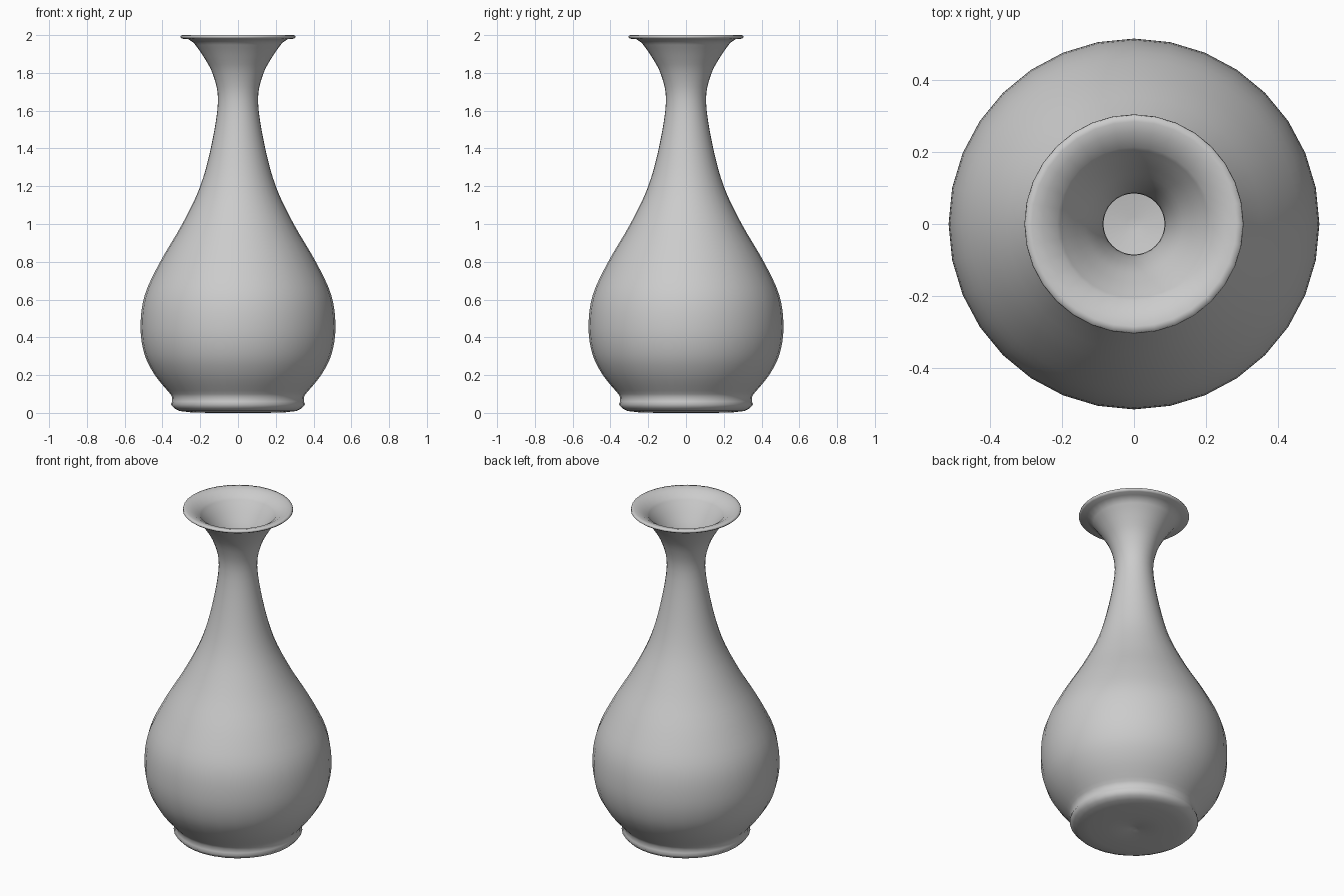
import bpy, bmesh, math

cube = bpy.data.objects.get("Cube")
if cube:
    bpy.data.objects.remove(cube, do_unlink=True)

SEGMENTS = 32

# One flat grey glaze
glaze = bpy.data.materials.new("grey glaze")
glaze.use_nodes = True
colour = (0.6, 0.6, 0.6, 1)
glaze.diffuse_color = colour
glaze.node_tree.nodes["Principled BSDF"].inputs["Base Color"].default_value = colour


def smooth_curve(points, steps):
    """Catmull-Rom curve through (radius, height) points."""
    pts = [points[0]] + points + [points[-1]]
    out = []
    for a, b, c, d in zip(pts, pts[1:], pts[2:], pts[3:]):
        for i in range(steps):
            t = i / steps
            out.append(tuple(
                0.5 * (2 * q + (r - p) * t + (2 * p - 5 * q + 4 * r - s) * t**2
                       + (3 * q - p - 3 * r + s) * t**3)
                for p, q, r, s in zip(a, b, c, d)))
    return out + [points[-1]]


def lathe(name, profile):
    """Revolve a profile around z into a smooth object."""
    bm = bmesh.new()
    verts = [bm.verts.new((r, 0, z)) for r, z in profile]
    edges = [bm.edges.new(pair) for pair in zip(verts, verts[1:])]
    bmesh.ops.spin(bm, geom=verts + edges, cent=(0, 0, 0), axis=(0, 0, 1),
                   angle=math.tau, steps=SEGMENTS, use_merge=True)
    bmesh.ops.remove_doubles(bm, verts=bm.verts, dist=0.0005)
    bmesh.ops.recalc_face_normals(bm, faces=bm.faces)
    mesh = bpy.data.meshes.new(name)
    bm.to_mesh(mesh)
    bm.free()
    obj = bpy.data.objects.new(name, mesh)
    bpy.context.collection.objects.link(obj)
    mesh.materials.append(glaze)
    mesh.shade_smooth()
    return obj


# Underside and rounded foot ring
foot = [(0, 0.012), (0.02, 0.004), (0.15, 0), (0.25, 0.003), (0.31, 0.01), (0.335, 0.022),
        (0.355, 0.045), (0.349, 0.06), (0.35, 0.085)]
# Belly, shoulder, neck and flare
wall = [(0.358, 0.1), (0.44, 0.2), (0.495, 0.31), (0.516, 0.45), (0.495, 0.62),
        (0.412, 0.8), (0.295, 1.0), (0.2, 1.2), (0.14, 1.42), (0.106, 1.65),
        (0.132, 1.79), (0.185, 1.89), (0.235, 1.96)]
# Flat rolled lip
lip = [(0.262, 1.978), (0.295, 1.981), (0.305, 1.989), (0.302, 1.999), (0.285, 2.0),
       (0.255, 1.992)]
# Hollow inside, offset inward from the wall
inner = [(r - 0.021, z + 0.006) for r, z in reversed(wall)]
floor = [(0.25, 0.05), (0.02, 0.045), (0, 0.04)]

lathe("vase", foot + smooth_curve(wall, 4) + lip + smooth_curve(inner, 4) + floor)
